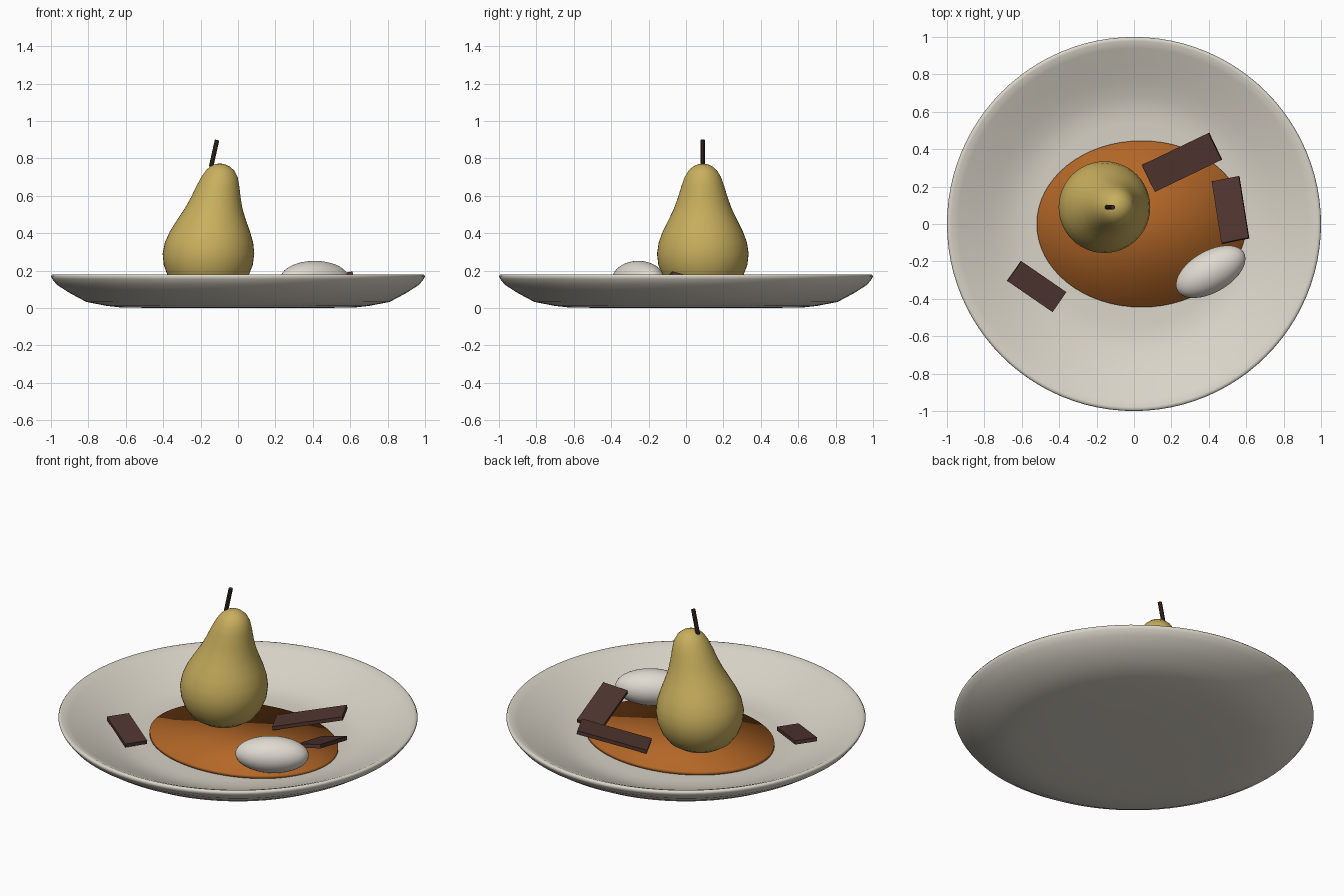
import bpy, bmesh, math
from mathutils import Vector

if "Cube" in bpy.data.objects:
    bpy.data.objects.remove(bpy.data.objects["Cube"])


def material(name, rgb):
    m = bpy.data.materials.new(name)
    m.diffuse_color = (*rgb, 1.0)
    m.use_nodes = True
    m.node_tree.nodes["Principled BSDF"].inputs["Base Color"].default_value = m.diffuse_color
    return m


CERAMIC = material("warm_white_ceramic", (0.70, 0.66, 0.575))
CREAM = material("cream", (0.74, 0.70, 0.63))
PEAR = material("pear_yellow", (0.58, 0.43, 0.11))
CARAMEL = material("caramel_orange", (0.45, 0.135, 0.02))
CHOCOLATE = material("dark_chocolate", (0.077, 0.035, 0.028))
STEM = material("stem_brown", (0.055, 0.03, 0.02))


def lathe(name, rings, mat, segments, close_ends=True):
    """Skin horizontal rings given as (centre_x, centre_y, z, radius); radius 0 is a pole."""
    bm = bmesh.new()
    loops = []
    for cx, cy, z, r in rings:
        if r == 0:
            loops.append([bm.verts.new((cx, cy, z))])
        else:
            loops.append([bm.verts.new((cx + r * math.cos(2 * math.pi * i / segments),
                                        cy + r * math.sin(2 * math.pi * i / segments), z))
                          for i in range(segments)])
    for low, high in zip(loops, loops[1:]):
        for i in range(segments):
            j = (i + 1) % segments
            if len(low) == 1:
                bm.faces.new((low[0], high[j], high[i]))
            elif len(high) == 1:
                bm.faces.new((low[i], low[j], high[0]))
            else:
                bm.faces.new((low[i], low[j], high[j], high[i]))
    bmesh.ops.recalc_face_normals(bm, faces=bm.faces)
    for f in bm.faces:
        f.smooth = True
    mesh = bpy.data.meshes.new(name)
    bm.to_mesh(mesh)
    bm.free()
    mesh.materials.append(mat)
    ob = bpy.data.objects.new(name, mesh)
    bpy.context.collection.objects.link(ob)
    return ob


def finish(name, mat):
    ob = bpy.context.object
    ob.name = name
    ob.data.materials.append(mat)
    return ob


# Plate: underside, rounded rim, then the shallow bowl
plate_profile = [(0, 0), (0.35, 0), (0.62, 0.002), (0.70, 0.011), (0.81, 0.032), (0.90, 0.080),
                 (0.97, 0.125), (0.993, 0.155), (1.0, 0.170), (0.994, 0.179), (0.98, 0.180),
                 (0.94, 0.163), (0.85, 0.122), (0.76, 0.083), (0.68, 0.052), (0.61, 0.036),
                 (0.54, 0.031), (0.3, 0.030), (0, 0.030)]
lathe("plate", [(0, 0, z, r) for r, z in plate_profile], CERAMIC, 96)

# Sauce pool: thin oval disc
bpy.ops.mesh.primitive_cylinder_add(vertices=64, radius=0.56, depth=0.022, location=(0.04, 0, 0.04))
sauce = finish("sauce_pool", CARAMEL)
sauce.scale.y = 0.445 / 0.56
bpy.ops.object.transform_apply(location=False, rotation=False, scale=True)
bpy.ops.object.shade_smooth()

# Pear: rings whose centres lean toward +x near the neck, as (centre_x, z, radius)
pear_rings = [(-0.16, 0.068, 0), (-0.16, 0.072, 0.06), (-0.16, 0.086, 0.125), (-0.16, 0.12, 0.178),
              (-0.16, 0.17, 0.215), (-0.159, 0.23, 0.238), (-0.158, 0.29, 0.245),
              (-0.155, 0.35, 0.236), (-0.15, 0.41, 0.214), (-0.142, 0.47, 0.184),
              (-0.131, 0.53, 0.155), (-0.119, 0.59, 0.133), (-0.108, 0.65, 0.115),
              (-0.099, 0.70, 0.097), (-0.096, 0.735, 0.076), (-0.097, 0.758, 0.050),
              (-0.098, 0.769, 0.025), (-0.098, 0.773, 0)]
lathe("pear", [(cx, 0.09, z, r) for cx, z, r in pear_rings], PEAR, 48)

# Pear stem: thin leaning rod
foot, tip = Vector((-0.144, 0.09, 0.755)), Vector((-0.112, 0.09, 0.898))
bpy.ops.mesh.primitive_cylinder_add(vertices=10, radius=0.012, depth=(tip - foot).length,
                                    location=(foot + tip) / 2)
stem = finish("pear_stem", STEM)
stem.rotation_euler = (tip - foot).to_track_quat('Z', 'Y').to_euler()
bpy.ops.object.shade_smooth_by_angle()

# Scoop of cream: stretched ball
bpy.ops.mesh.primitive_uv_sphere_add(segments=40, ring_count=24, radius=1, location=(0.41, -0.255, 0.15))
scoop = finish("cream_scoop", CREAM)
scoop.scale = (0.205, 0.111, 0.102)
scoop.rotation_euler.z = math.radians(30)
bpy.ops.object.shade_smooth()

# Chocolate shards: (centre, length, width, (roll, pitch, yaw) in degrees)
shards = [
    ((0.257, 0.330, 0.112), 0.405, 0.160, (0, -13, 25.7)),
    ((0.516, 0.075, 0.128), 0.345, 0.150, (10, -15, -81)),
    ((-0.520, -0.334, 0.080), 0.295, 0.130, (0, 8, -34.5)),
]
for n, (centre, length, width, angles) in enumerate(shards, 1):
    bpy.ops.mesh.primitive_cube_add(size=1, location=centre)
    shard = finish(f"chocolate_shard_{n}", CHOCOLATE)
    shard.scale = (length, width, 0.022)
    shard.rotation_euler = [math.radians(a) for a in angles]
